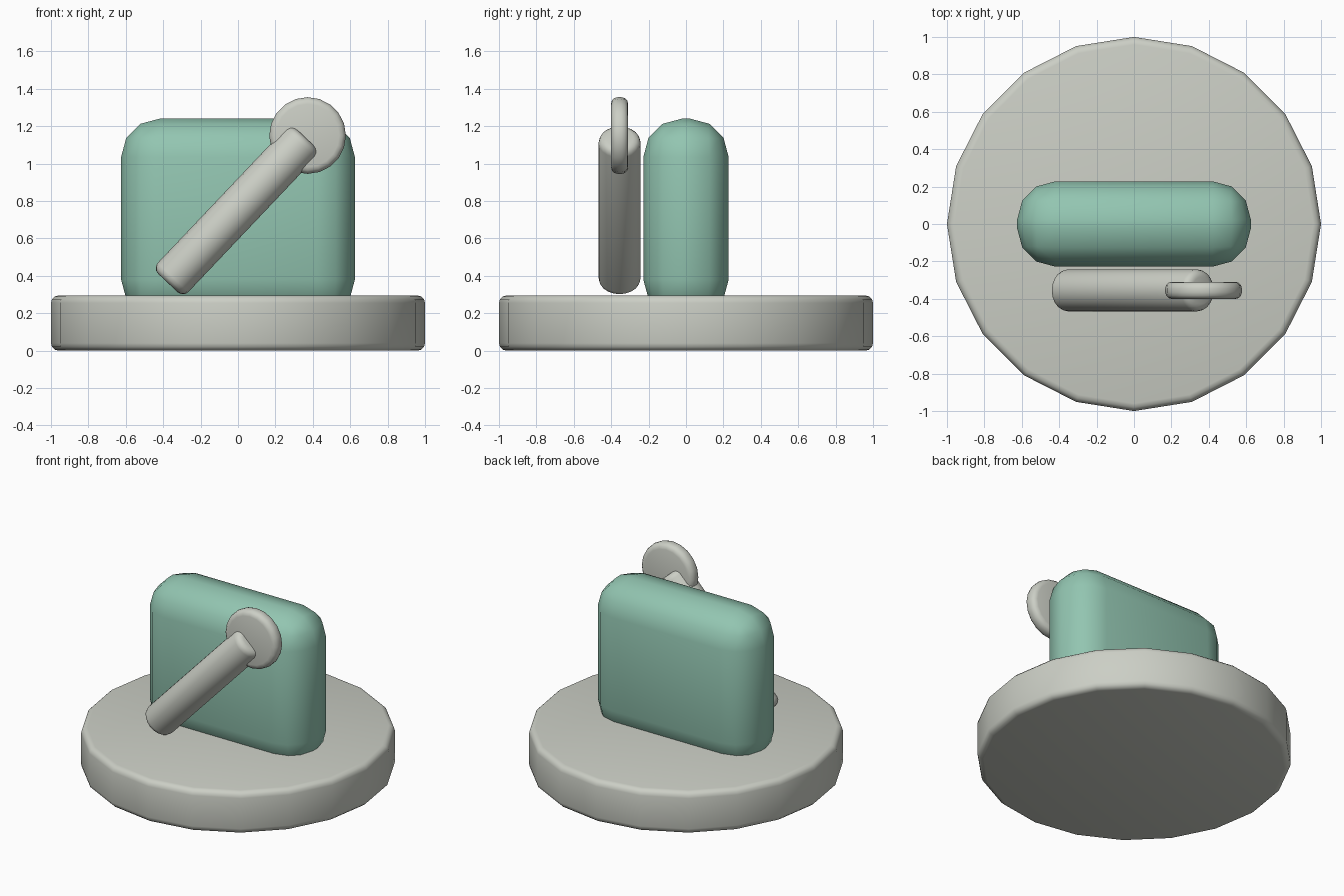
import bpy
from math import radians

cube = bpy.data.objects.get("Cube")
if cube:
    bpy.data.objects.remove(cube, do_unlink=True)


def material(name, rgb):
    mat = bpy.data.materials.new(name)
    mat.use_nodes = True
    mat.diffuse_color = (*rgb, 1)
    mat.node_tree.nodes["Principled BSDF"].inputs["Base Color"].default_value = (*rgb, 1)
    return mat


def finish(name, mat, bevel, segments=3):
    """Name the active object, round its edges and shade it."""
    obj = bpy.context.object
    obj.name = obj.data.name = name
    obj.data.materials.append(mat)
    bpy.ops.object.transform_apply(location=False, rotation=False, scale=True)
    mod = obj.modifiers.new("Rounded edges", "BEVEL")
    mod.width = bevel
    mod.segments = segments
    mod.limit_method = "ANGLE"
    mod.angle_limit = radians(40)
    bpy.ops.object.modifier_apply(modifier=mod.name)
    bpy.ops.object.shade_smooth_by_angle(angle=radians(40))
    return obj


def cylinder(name, radius, length, location, rotation, mat, bevel):
    bpy.ops.mesh.primitive_cylinder_add(vertices=20, radius=radius, depth=length,
                                        location=location, rotation=rotation)
    return finish(name, mat, bevel)


grey = material("Warm light grey", (0.60, 0.62, 0.56))
green = material("Soft sea green", (0.29, 0.56, 0.44))

# Round base
cylinder("base", 1.0, 0.295, (0, 0, 0.1475), (0, 0, 0), grey, 0.04)

# Rounded upright block, sunk a little into the base
bpy.ops.mesh.primitive_cube_add(size=1, location=(0, 0, 0.7075))
bpy.context.object.scale = (1.25, 0.456, 1.065)
finish("upright_block", green, 0.205)

# Slanted rod in front of the block, with a disc at its upper end
front_y = -0.355
cylinder("slanted_rod", 0.113, 1.07, (-0.007, front_y, 0.75),
         (0, radians(43.5), 0), grey, 0.04)
cylinder("end_disc", 0.205, 0.092, (0.372, front_y, 1.15),
         (radians(90), 0, 0), grey, 0.036)
